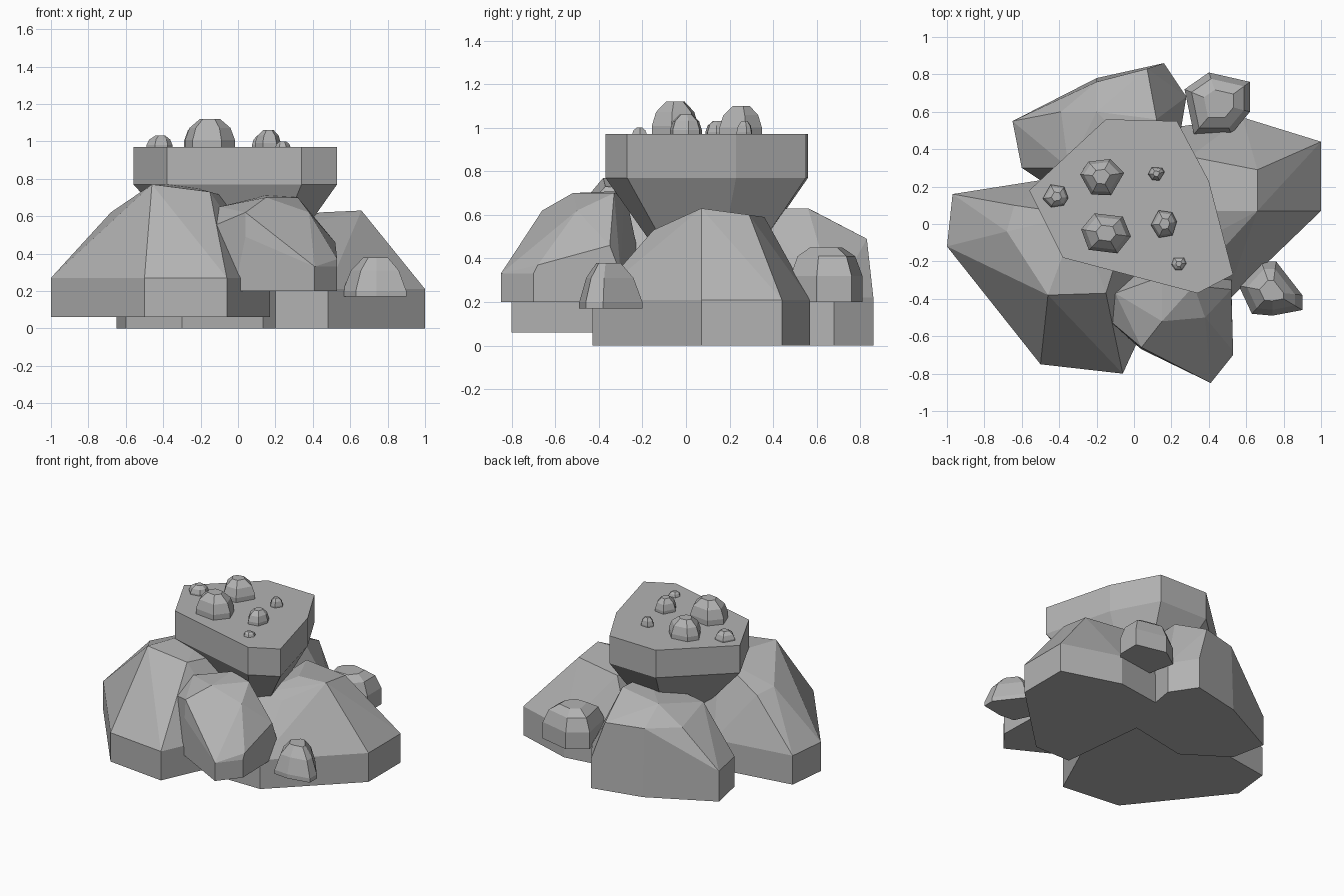
import bpy, bmesh, math, random
from mathutils import Vector

random.seed(4)

default_cube = bpy.data.objects.get("Cube")
if default_cube:
    bpy.data.objects.remove(default_cube)

# One flat stone colour
stone = bpy.data.materials.new("grey_stone")
stone.use_nodes = True
grey = (0.45, 0.45, 0.45, 1)
stone.diffuse_color = grey
stone.node_tree.nodes["Principled BSDF"].inputs["Base Color"].default_value = grey


def hull_object(name, points):
    """Make a chunky flat-faced stone as the convex hull of a few points."""
    mesh = bpy.data.meshes.new(name)
    bm = bmesh.new()
    for point in points:
        bm.verts.new(point)
    result = bmesh.ops.convex_hull(bm, input=bm.verts[:])
    unused = {v for v in result["geom_interior"] + result["geom_unused"]
              if isinstance(v, bmesh.types.BMVert)}
    bmesh.ops.delete(bm, geom=list(unused), context="VERTS")
    bmesh.ops.dissolve_limit(bm, angle_limit=math.radians(4),
                             verts=bm.verts[:], edges=bm.edges[:])
    bmesh.ops.recalc_face_normals(bm, faces=bm.faces[:])
    bm.to_mesh(mesh)
    bm.free()
    mesh.materials.append(stone)
    obj = bpy.data.objects.new(name, mesh)
    bpy.context.collection.objects.link(obj)


def boulder(name, outline, bottom, shoulder, crown):
    """Upright skirt from an outline, closed over by crown points."""
    skirt = [(x, y, z) for x, y in outline for z in (bottom, shoulder)]
    hull_object(name, skirt + crown)


def ring(outline, scale, z):
    """Copy an outline at height z, scaled about its middle."""
    mid = sum((Vector(p) for p in outline), Vector((0, 0))) / len(outline)
    return [(*(mid + (Vector(p) - mid) * scale), z) for p in outline]


# Large boulders around the base
boulder("front_right_boulder",
        [(-1, -.12), (-.97, .16), (-.8, -.35), (-.5, -.75), (-.06, -.8),
         (.17, -.3), (.1, .2), (-.4, .25)], .06, .27,
        [(-.68, -.04, .62), (-.64, .1, .6), (-.46, -.38, .77),
         (-.15, -.37, .73), (-.3, .05, .77), (-.05, -.05, .7)])

boulder("left_boulder",
        [(1, .07), (1, .44), (.48, -.43), (.2, -.43), (.58, .57), (.1, .5)],
        0, .21,
        [(.66, .07, .63), (.66, .29, .6), (.44, .07, .62), (.3, .36, .59),
         (.46, -.15, .53), (.25, -.15, .53)])

boulder("back_boulder",
        [(-.65, .55), (-.6, .3), (-.2, .78), (.16, .86), (.28, .68),
         (.2, .2), (-.3, .1)], 0, .22,
        [(.07, .83, .49), (-.2, .76, .49), (-.39, .6, .49), (-.2, .6, .61),
         (.12, .56, .63), (-.35, .3, .55), (.1, .3, .63)])

boulder("front_boulder",
        [(.41, -.85), (.53, -.7), (-.02, -.62), (.52, -.3), (0, -.2)],
        .2, .33,
        [(.04, -.67, .49), (.04, -.66, .62), (-.15, -.5, .54),
         (-.1, -.37, .65), (.15, -.52, .7), (.15, -.28, .71),
         (.32, -.33, .7), (.38, -.5, .62), (.53, -.68, .37),
         (.52, -.35, .46)])

# Flat-topped slab resting on the boulders, tapering below
slab = [(-.15, .56), (.23, .55), (.4, .23), (.53, -.27), (.34, -.37),
        (-.38, -.18), (-.56, .18)]
boulder("top_slab", slab, .77, .97, ring(slab, .52, .45))

# Half-buried stones at the sides
back_outline = [(.27, .72), (.4, .81), (.62, .76), (.62, .6), (.52, .48), (.32, .48)]
boulder("back_left_stone", back_outline, .2, .32,
        ring(back_outline, .8, .41) + ring(back_outline, .45, .45))

side_outline = [(.56, -.33), (.63, -.48), (.74, -.49), (.9, -.46), (.9, -.38),
                (.76, -.2), (.68, -.2)]
boulder("front_left_stone", side_outline, .17, .2,
        ring(side_outline, .75, .31) + ring(side_outline, .38, .38))


# Pebbles scattered on the slab
def pebble(index, x, y, width, depth, height):
    outline = []
    for i in range(6):
        angle = math.tau * (i + random.uniform(-.25, .25)) / 6
        outline.append((x + width / 2 * math.cos(angle),
                        y + depth / 2 * math.sin(angle)))
    base = .96
    boulder(f"pebble_{index}", outline, base, base + height * .3,
            ring(outline, .82, base + height * .7) + ring(outline, .4, base + height))


for i, spec in enumerate([(-.15, -.05, .27, .24, .16), (-.17, .25, .24, .21, .14),
                          (-.42, .15, .14, .13, .07), (.16, 0, .14, .16, .1),
                          (.12, .27, .09, .08, .07), (.24, -.21, .08, .08, .04)], 1):
    pebble(i, *spec)
